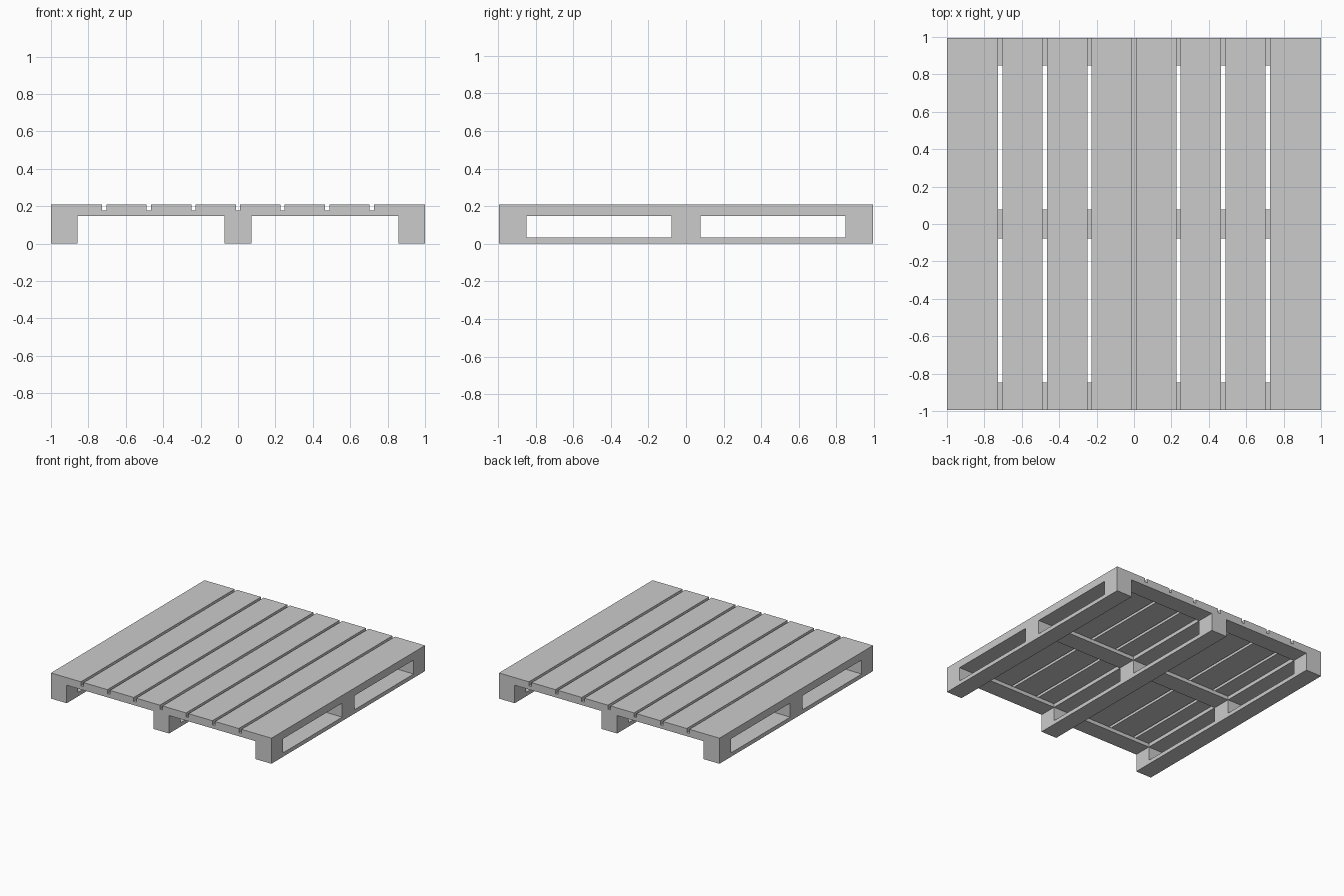
import bpy

if "Cube" in bpy.data.objects:
    bpy.data.objects.remove(bpy.data.objects["Cube"])

HALF_X, HALF_Y = 1.0, 0.995
Z_RUNNER, Z_BLOCK, Z_FRAME, Z_TOP = 0.032, 0.147, 0.177, 0.21


def box(name, x, y, z):
    """Add a box from its (min, max) ranges on each axis."""
    bpy.ops.mesh.primitive_cube_add(size=1, location=[(a + b) / 2 for a, b in (x, y, z)])
    ob = bpy.context.object
    ob.name = name
    ob.scale = [b - a for a, b in (x, y, z)]
    bpy.ops.object.transform_apply(location=False, rotation=False, scale=True)
    return ob


# lengthwise rows (x ranges) and crosswise rows (y ranges)
rows_x = {"left": (-HALF_X, -0.857), "middle": (-0.072, 0.072), "right": (0.857, HALF_X)}
rows_y = {"front": (-HALF_Y, -0.848), "middle": (-0.078, 0.078), "back": (0.848, HALF_Y)}

for side, xr in rows_x.items():
    # bottom runners and the stringers under the deck
    box(f"runner_{side}", xr, (-HALF_Y, HALF_Y), (0, Z_RUNNER))
    box(f"stringer_{side}", xr, (-HALF_Y, HALF_Y), (Z_BLOCK, Z_FRAME))
    # spacer blocks
    for end, yr in rows_y.items():
        box(f"block_{side}_{end}", xr, yr, (Z_RUNNER, Z_BLOCK))

# cross boards between the stringers
for end, yr in rows_y.items():
    box(f"cross_board_{end}_left", (-0.857, -0.072), yr, (Z_BLOCK, Z_FRAME))
    box(f"cross_board_{end}_right", (0.072, 0.857), yr, (Z_BLOCK, Z_FRAME))

# deck planks, mirrored about the centre gap
planks = [(0.012, 0.226), (0.249, 0.465), (0.488, 0.704), (0.728, HALF_X)]
for i, (a, b) in enumerate(planks, 1):
    box(f"deck_plank_right_{i}", (a, b), (-HALF_Y, HALF_Y), (Z_FRAME, Z_TOP))
    box(f"deck_plank_left_{i}", (-b, -a), (-HALF_Y, HALF_Y), (Z_FRAME, Z_TOP))
